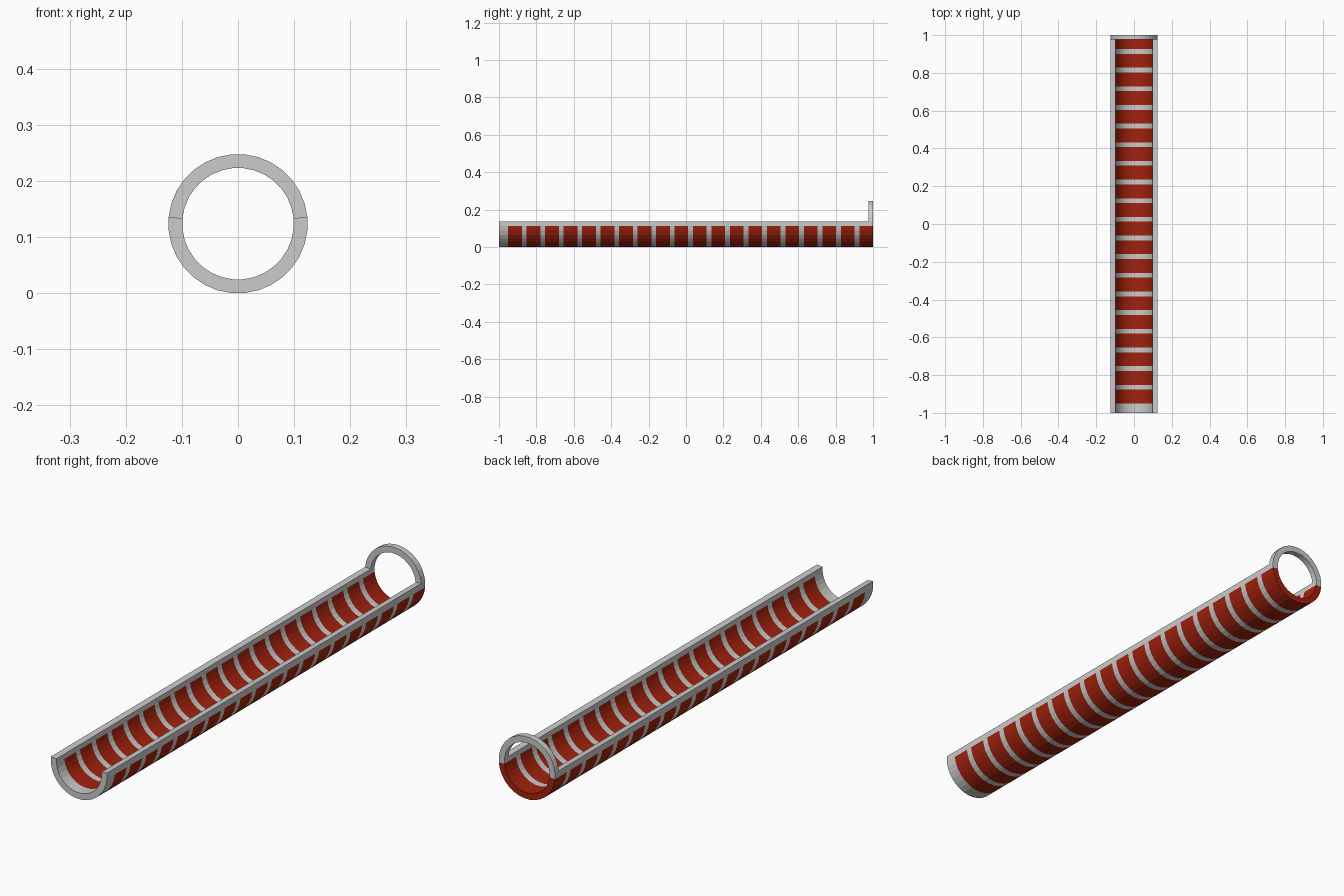
import bpy, bmesh, math

if "Cube" in bpy.data.objects:
    bpy.data.objects.remove(bpy.data.objects["Cube"])

SIDES = 32
STEP = 2 * math.pi / SIDES
HALF = STEP / 2
CZ = 0.1235                          # axis height
R_OUT = 0.1235 / math.cos(HALF)
R_IN = 0.099 / math.cos(HALF)


def material(name, rgb):
    m = bpy.data.materials.new(name)
    m.diffuse_color = (*rgb, 1)
    m.use_nodes = True
    m.node_tree.nodes["Principled BSDF"].inputs["Base Color"].default_value = m.diffuse_color
    return m


GREY = material("light grey", (0.6, 0.6, 0.6))
RED = material("brick red", (0.36, 0.016, 0.004))


def arc_shell(name, first, count, ys, is_red):
    """Thick arc of `count` facets from angle `first`, swept through stations ys."""
    bm = bmesh.new()
    grid = []
    for y in ys:
        row = []
        for i in range(count + 1):
            a = first + i * STEP
            row.append([bm.verts.new((r * math.cos(a), y, CZ + r * math.sin(a)))
                        for r in (R_OUT, R_IN)])
        grid.append(row)

    def face(verts, red):
        bm.faces.new(verts).material_index = int(red)

    last = len(ys) - 1
    for j in range(last):
        p, q = grid[j], grid[j + 1]
        for i in range(count):
            red = is_red(i, j)
            for s in (0, 1):
                face((p[i][s], p[i + 1][s], q[i + 1][s], q[i][s]), red)
        for i in (0, count):          # rims
            face((p[i][0], p[i][1], q[i][1], q[i][0]), False)
    for j, seg in ((0, 0), (last, last - 1)):   # end faces
        g = grid[j]
        for i in range(count):
            face((g[i][0], g[i + 1][0], g[i + 1][1], g[i][1]), is_red(i, seg))
    bmesh.ops.recalc_face_normals(bm, faces=bm.faces)
    me = bpy.data.meshes.new(name)
    bm.to_mesh(me)
    bm.free()
    me.materials.append(GREY)
    me.materials.append(RED)
    ob = bpy.data.objects.new(name, me)
    bpy.context.collection.objects.link(ob)
    return ob


# Trough with twenty red bands; the top facet on each side stays grey
stations = [-1.0]
for k in range(20):
    start = -0.9505 + 0.0988 * k
    stations += [start, start + 0.0733]
stations[-1] = 1.0
n = SIDES // 2 + 1
arc_shell("trough", math.pi - HALF, n, stations,
          lambda i, j: j % 2 == 1 and 0 < i < n - 1)

# Upper half of the end ring
arc_shell("end_arch", HALF, SIDES // 2 - 1, [0.9755, 1.0], lambda i, j: False)
